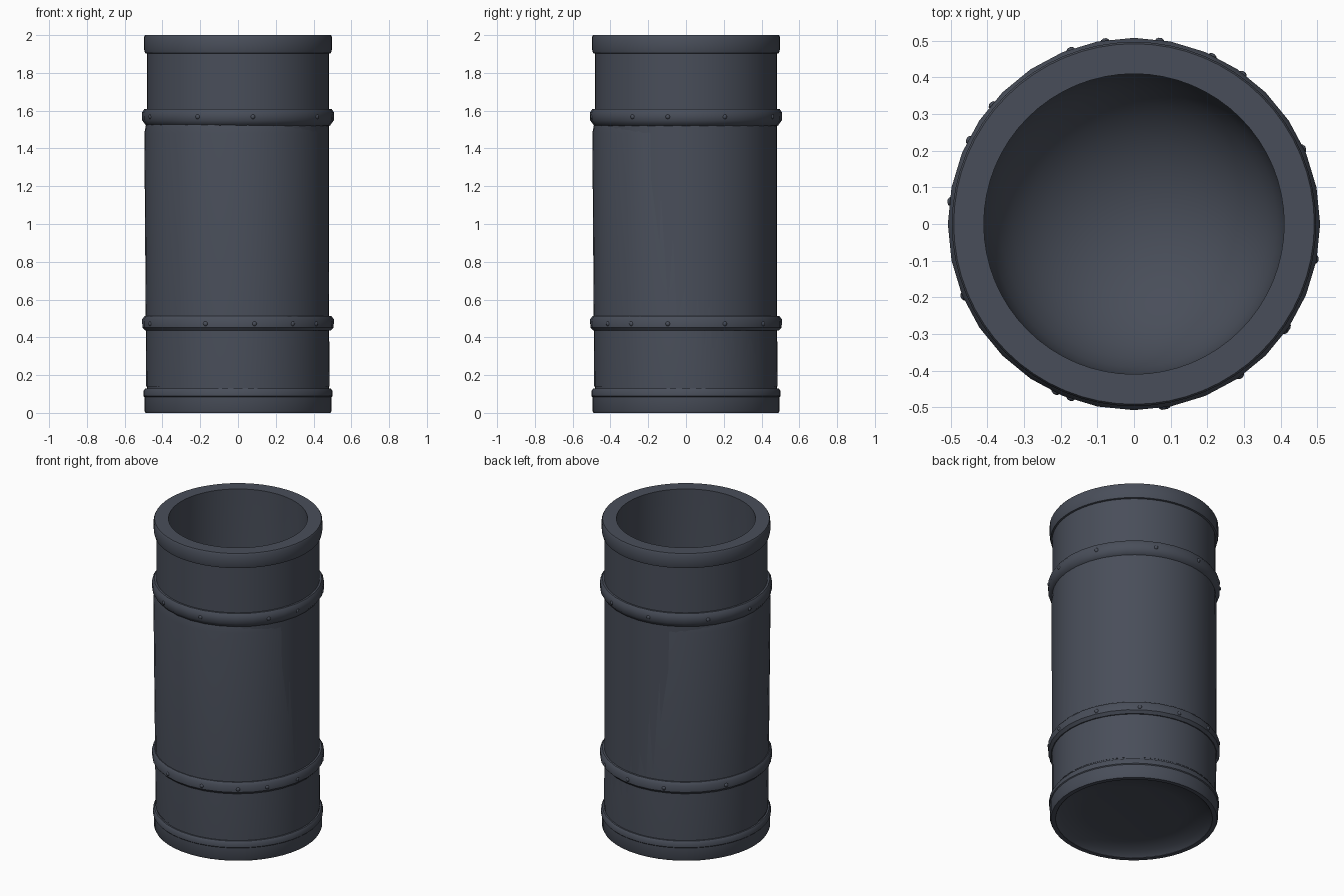
import bpy, bmesh, math
from mathutils import Matrix, Vector

cube = bpy.data.objects.get("Cube")
if cube:
    bpy.data.objects.remove(cube, do_unlink=True)

steel = bpy.data.materials.new("dark_blue_grey_metal")
steel.use_nodes = True
COLOUR = (0.066, 0.076, 0.101, 1)
steel.diffuse_color = COLOUR
steel.node_tree.nodes["Principled BSDF"].inputs["Base Color"].default_value = COLOUR


def finish(name, bm, angle=40):
    bmesh.ops.remove_doubles(bm, verts=bm.verts, dist=0.0005)
    bmesh.ops.recalc_face_normals(bm, faces=bm.faces)
    mesh = bpy.data.meshes.new(name)
    bm.to_mesh(mesh)
    bm.free()
    mesh.materials.append(steel)
    obj = bpy.data.objects.new(name, mesh)
    bpy.context.collection.objects.link(obj)
    bpy.ops.object.select_all(action="DESELECT")
    obj.select_set(True)
    bpy.context.view_layer.objects.active = obj
    bpy.ops.object.shade_smooth_by_angle(angle=math.radians(angle))
    return obj


def lathe(name, profile, sides, closed=True):
    """Spin a (radius, height) profile around the z axis."""
    bm = bmesh.new()
    verts = [bm.verts.new((r, 0, z)) for r, z in profile]
    pairs = list(zip(verts, verts[1:]))
    if closed:
        pairs.append((verts[-1], verts[0]))
    edges = [bm.edges.new(p) for p in pairs]
    bmesh.ops.spin(bm, geom=verts + edges, axis=(0, 0, 1), cent=(0, 0, 0),
                   angle=math.tau, steps=sides, use_duplicate=False)
    return finish(name, bm)


# Hollow tube: dished underside, outer wall, then the bore with a rounded floor
bowl = [(0.41 * math.cos(a), 0.45 - 0.36 * math.sin(a))
        for a in (math.pi / 2 * i / 10 for i in range(11))]
bowl[-1] = (0, bowl[-1][1])
lathe("tube", [(0, 0.05), (0.3, 0.045), (0.43, 0.03), (0.465, 0.0), (0.482, 0.01),
               (0.482, 1.99), (0.41, 1.99)] + bowl, 64, closed=False)

# Sheet wrapped around the middle, leaning slightly
jacket = lathe("jacket", [(0.47, 0.14), (0.485, 0.14), (0.487, 1.48),
                          (0.477, 1.53), (0.47, 1.53)], 48)
shear = Matrix.Identity(4)
shear[0][2] = shear[1][2] = -0.006
jacket.data.transform(shear)

# End collars
lathe("bottom_collar", [(0.463, 0), (0.49, 0), (0.496, 0.012), (0.496, 0.085),
                        (0.501, 0.09), (0.501, 0.115), (0.492, 0.128), (0.463, 0.128)], 48)
lathe("top_collar", [(0.41, 2.0), (0.492, 2.0), (0.497, 1.992), (0.497, 1.925),
                     (0.492, 1.905), (0.475, 1.9), (0.41, 1.9)], 64)

# Riveted bands
lathe("lower_band", [(0.47, 0.435), (0.49, 0.435), (0.506, 0.452),
                     (0.508, 0.495), (0.495, 0.512), (0.47, 0.512)], 32)
lathe("upper_band", [(0.47, 1.515), (0.488, 1.522), (0.507, 1.548),
                     (0.508, 1.59), (0.495, 1.61), (0.47, 1.61)], 32)


def rivets(name, height, angles):
    bm = bmesh.new()
    for a in map(math.radians, angles):
        spot = Vector((0.503 * math.cos(a), 0.503 * math.sin(a), height))
        place = Matrix.Translation(spot) @ Matrix.Rotation(a, 4, "Z") @ Matrix.Diagonal((0.8, 1, 1, 1))
        bmesh.ops.create_uvsphere(bm, u_segments=10, v_segments=6, radius=0.013, matrix=place)
    finish(name, bm, 60)


rivets("upper_rivets", 1.568, (24, 65, 99, 140, 173, 203, 245, 279, 326, 349))
rivets("lower_rivets", 0.472, (24, 54, 82, 110, 153, 203, 250, 280, 305, 325, 349))
